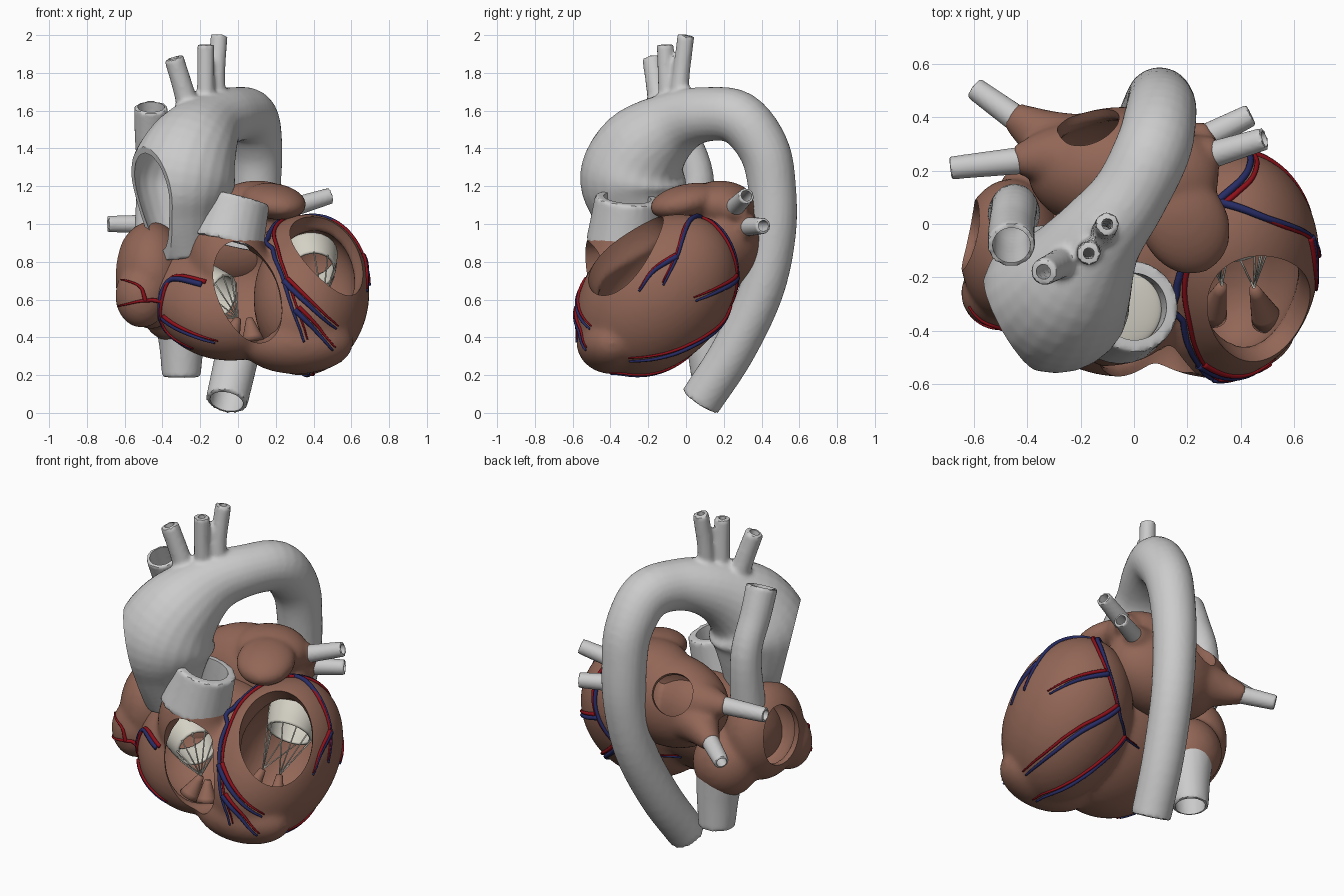
import bpy, bmesh
from math import cos, sin, pi, radians
from mathutils import Vector, Matrix
from mathutils.bvhtree import BVHTree

if "Cube" in bpy.data.objects:
    bpy.data.objects.remove(bpy.data.objects["Cube"])

def material(name, rgb):
    m = bpy.data.materials.new(name)
    m.diffuse_color = (*rgb, 1)
    m.use_nodes = True
    m.node_tree.nodes["Principled BSDF"].inputs["Base Color"].default_value = m.diffuse_color
    return m

MUSCLE = material("muscle", (0.29, 0.135, 0.095))
CREAM = material("valve_cream", (0.66, 0.64, 0.56))
RED = material("artery_red", (0.27, 0.005, 0.01))
BLUE = material("vein_blue", (0.02, 0.025, 0.13))

# ---- shape helpers: each returns a function that adds geometry to a bmesh
def ball(c, s, n=None, roll=0):
    rot = Matrix.Identity(4)
    if n:
        rot = Vector(n).to_track_quat('Z', 'Y').to_matrix().to_4x4() @ Matrix.Rotation(roll, 4, 'Z')
    m = Matrix.Translation(c) @ rot @ Matrix.Diagonal((*s, 1))
    return lambda bm: bmesh.ops.create_icosphere(bm, subdivisions=4, radius=1, matrix=m)

def spline(pts, k):
    p = [Vector(q) for q in pts]
    p = [p[0] * 2 - p[1]] + p + [p[-1] * 2 - p[-2]]
    out = []
    for i in range(1, len(p) - 2):
        a, b, c, d = p[i - 1:i + 3]
        for j in range(k):
            t = j / k
            out.append((b * 2 + (c - a) * t + (a * 2 - b * 5 + c * 4 - d) * t * t
                        + (b * 3 - a - c * 3 + d) * t ** 3) * 0.5)
    return out + [p[-2]]

def tube(pts, k=5, sides=24, cap=True):
    def add(bm):
        q = spline(pts, k)
        rings, side, last = [], None, None
        for i, v in enumerate(q):
            t = (q[min(i + 1, len(q) - 1)].xyz - q[max(i - 1, 0)].xyz).normalized()
            side = t.orthogonal() if last is None else last.rotation_difference(t) @ side
            side.normalize()
            up, last = t.cross(side), t
            rings.append([bm.verts.new(v.xyz + (side * cos(a) + up * sin(a)) * v.w)
                          for a in (2 * pi * j / sides for j in range(sides))])
        for a, b in zip(rings, rings[1:]):
            for j in range(sides):
                h = (j + 1) % sides
                bm.faces.new((a[j], a[h], b[h], b[j]))
        if cap:
            bm.faces.new(rings[0][::-1])
            bm.faces.new(rings[-1])
    return add

def lumen(pts, wall):
    """Bore of a vessel: thinner and running out past both ends."""
    p = [Vector(q) for q in pts]
    for q in p:
        q.w -= wall
    def past(a, b):
        v = a.xyz + (a.xyz - b.xyz).normalized() * 0.06
        return Vector((*v, a.w))
    return tube([past(p[0], p[1])] + p + [past(p[-1], p[-2])])

def place(name, shapes, mat=None):
    bm = bmesh.new()
    for s in shapes:
        s(bm)
    bmesh.ops.recalc_face_normals(bm, faces=bm.faces)
    me = bpy.data.meshes.new(name)
    bm.to_mesh(me)
    bm.free()
    me.shade_smooth()
    if mat:
        me.materials.append(mat)
    ob = bpy.data.objects.new(name, me)
    bpy.context.collection.objects.link(ob)
    return ob

def solid(name, shapes, mat=None, cuts=(), voxel=0.016, smooth=4):
    """Fuse shapes into one skin, soften it, carve the cuts out."""
    ob = place(name, shapes)
    m = ob.modifiers.new("fuse", 'REMESH')
    m.mode, m.voxel_size = 'VOXEL', voxel
    if smooth:
        m = ob.modifiers.new("soften", 'SMOOTH')
        m.factor, m.iterations = 0.5, smooth
    for c in cuts:
        m = ob.modifiers.new("carve", 'BOOLEAN')
        m.object, m.operation, m.solver = c, 'DIFFERENCE', 'EXACT'
    dg = bpy.context.evaluated_depsgraph_get()
    me = bpy.data.meshes.new_from_object(ob.evaluated_get(dg))
    ob.modifiers.clear()
    ob.data = me
    for c in cuts:
        bpy.data.objects.remove(c)
    me.materials.clear()
    if mat:
        me.materials.append(mat)
    me.shade_smooth()
    me.set_sharp_from_angle(angle=radians(40))
    return ob

def vessel(name, paths, wall, extra=(), voxel=0.014):
    bore = solid("bore", [lumen(p, wall) for p in paths], voxel=voxel, smooth=2)
    return solid(name, [tube(p) for p in paths], None, [bore, *extra], voxel, 2)

# ---- muscle shapes
TILT = (0.1, 0.7, 0.7)
lv = ball((0.355, -0.155, 0.625), (0.34, 0.365, 0.485), TILT)
rv = [ball((-0.04, -0.22, 0.63), (0.42, 0.29, 0.41), (0, 0.7, 0.7)),
      tube([(0.02, -0.3, 0.65, 0.24), (-0.05, -0.33, 0.8, 0.22), (-0.05, -0.33, 0.95, 0.185)]),
      ball((0.31, -0.39, 0.37), (0.3, 0.19, 0.165)),
      ball((0.14, -0.36, 0.55), (0.3, 0.21, 0.28))]
ra = [ball((-0.46, -0.1, 0.73), (0.195, 0.27, 0.285)), ball((-0.33, 0.08, 0.57), (0.19, 0.18, 0.2)),
      ball((-0.51, -0.26, 0.62), (0.14, 0.13, 0.17))]
la = [ball((-0.04, 0.2, 0.92), (0.36, 0.24, 0.27)),
      ball((0.19, 0.0, 1.12), (0.165, 0.2, 0.09), (0.1, -0.2, 1)),
      ball((0.1, 0.18, 1.1), (0.22, 0.19, 0.13)),
      tube([(-0.1, 0.22, 0.97, 0.2), (-0.3, 0.25, 0.99, 0.12), (-0.45, 0.24, 1.0, 0.052)]),
      tube([(-0.1, 0.22, 0.9, 0.2), (-0.3, 0.31, 0.88, 0.12), (-0.46, 0.41, 0.84, 0.052)]),
      tube([(0.0, 0.2, 1.0, 0.2), (0.2, 0.24, 1.06, 0.11), (0.32, 0.28, 1.09, 0.05)]),
      tube([(0.0, 0.2, 0.95, 0.2), (0.18, 0.28, 0.98, 0.11), (0.3, 0.34, 0.99, 0.05)])]

# uncut muscle skin that the coronary vessels are laid on
guide = solid("guide", [lv, *rv, *ra], smooth=14)
skin = BVHTree.FromPolygons([v.co for v in guide.data.vertices], [p.vertices for p in guide.data.polygons])
bpy.data.objects.remove(guide)

# ---- chambers with their viewing windows
septum = solid("septum_cut", [ball((0.4, -0.13, 0.625), (0.315, 0.33, 0.46), TILT)], smooth=0)
rv_cave = solid("rv_cave", [ball((-0.03, -0.25, 0.64), (0.34, 0.24, 0.34), (0, 0.7, 0.7)),
                            ball((0.05, -0.5, 0.64), (0.165, 0.29, 0.26), (-0.1, -0.9, 0.4), 0.4)], cuts=[septum])
lv_cave = solid("lv_cave", [ball((0.385, -0.16, 0.64), (0.235, 0.255, 0.385), TILT),
                            ball((0.475, -0.31, 0.84), (0.205, 0.28, 0.29), (0.38, -0.62, 0.68))])
conus = solid("conus_cut", [tube([(-0.04, -0.33, 0.75, 0.11), (-0.04, -0.33, 1.1, 0.12)])])
solid("ventricles", [lv, *rv], MUSCLE, [rv_cave, lv_cave, conus], smooth=14)
ra_cave = solid("ra_cave", [ball((-0.46, -0.1, 0.73), (0.155, 0.22, 0.24)),
                            ball((-0.62, -0.04, 0.76), (0.14, 0.18, 0.12), (-0.85, 0.5, 0.1))])
solid("right_atrium", ra, MUSCLE, [ra_cave], smooth=10)
la_cave = solid("la_cave", [ball((-0.04, 0.2, 0.92), (0.31, 0.19, 0.22)),
                            ball((-0.17, 0.37, 1.05), (0.12, 0.12, 0.17), (-0.15, 0.75, 0.65))])
solid("left_atrium", la, MUSCLE, [la_cave], smooth=8)

# ---- aorta with arch branches and a slice off the ascending part
arch = [(-0.27, -0.25, 0.83, 0.14), (-0.30, -0.27, 1.05, 0.225), (-0.295, -0.28, 1.24, 0.282),
        (-0.24, -0.22, 1.40, 0.245), (-0.14, -0.06, 1.53, 0.175), (-0.02, 0.10, 1.58, 0.145),
        (0.07, 0.28, 1.56, 0.143), (0.10, 0.41, 1.40, 0.135), (0.10, 0.455, 1.20, 0.127),
        (0.09, 0.46, 0.95, 0.122), (0.06, 0.40, 0.65, 0.118), (0.0, 0.25, 0.33, 0.116), (-0.06, 0.075, 0.06, 0.112)]
branches = [[(-0.24, -0.13, 1.5, 0.07), (-0.28, -0.15, 1.68, 0.056), (-0.34, -0.18, 1.88, 0.052)],
            [(-0.16, -0.08, 1.5, 0.06), (-0.17, -0.1, 1.7, 0.047), (-0.17, -0.11, 1.95, 0.045)],
            [(-0.1, -0.04, 1.55, 0.06), (-0.115, -0.03, 1.75, 0.047), (-0.1, 0.0, 2.0, 0.045)]]
cut_n = Vector((-0.85, -0.47, -0.22)).normalized()
slab = Matrix.Translation(Vector((-0.445, -0.38, 1.17)) + cut_n * 0.2) \
    @ cut_n.to_track_quat('Z', 'Y').to_matrix().to_4x4() @ Matrix.Diagonal((0.9, 0.9, 0.4, 1))
slice_cut = place("slice", [lambda bm: bmesh.ops.create_cube(bm, size=1, matrix=slab)])
vessel("aorta", [arch, *branches], 0.022, [slice_cut])

# ---- other great vessels
vessel("pulmonary_trunk", [[(-0.06, -0.33, 0.9, 0.2), (-0.03, -0.32, 1.02, 0.185), (0.0, -0.31, 1.14, 0.172)]], 0.045)
vessel("superior_vena_cava", [[(-0.46, -0.08, 1.62, 0.09), (-0.46, -0.02, 1.47, 0.087),
                               (-0.45, 0.06, 1.25, 0.087), (-0.45, 0.04, 0.93, 0.1)]], 0.018)
vessel("inferior_vena_cava", [[(-0.31, 0.11, 0.52, 0.135), (-0.3, 0.12, 0.36, 0.118), (-0.3, 0.13, 0.19, 0.102)]], 0.018)
for i, (a, b) in enumerate([((-0.41, 0.24, 1.0), (-0.69, 0.21, 1.0)), ((-0.42, 0.38, 0.85), (-0.6, 0.51, 0.8)),
                            ((0.26, 0.25, 1.08), (0.49, 0.32, 1.15)), ((0.24, 0.31, 0.985), (0.44, 0.41, 0.99))]):
    vessel(f"pulmonary_vein_{i + 1}", [[(*a, 0.052), (*b, 0.043)]], 0.013, voxel=0.01)

# ---- valves, cords and papillary muscles
def valve(name, c, d, r0, r1, tips):
    c, d = Vector(c), Vector(d)
    ob = place(name, [tube([(*c, r0), (*(c + d * 0.5), r0 * 0.92), (*(c + d), r1)], cap=False)], CREAM)
    ob.modifiers.new("thickness", 'SOLIDIFY').thickness = 0.015
    u = d.orthogonal().normalized()
    w = d.normalized().cross(u)
    cords = []
    for i in range(10):
        a = 2 * pi * i / 10
        rim = c + d + (u * cos(a) + w * sin(a)) * r1
        tip = min((Vector(t[1]) for t in tips), key=lambda t: (t - rim).length)
        cords.append(tube([(*rim, 0.004), (*tip, 0.004)], 1, 6))
    place(name + "_cords", cords, CREAM)
    place(name + "_papillary_muscles", [tube([(*a, 0.06), (*b, 0.018)]) for a, b in tips], MUSCLE)

valve("tricuspid_valve", (-0.22, -0.18, 0.66), (0.14, -0.1, -0.04), 0.15, 0.12,
      [((0.08, -0.42, 0.38), (0.06, -0.38, 0.5)), ((-0.05, -0.4, 0.38), (0.0, -0.36, 0.5))])
valve("mitral_valve", (0.37, 0.04, 0.83), (0.02, -0.1, -0.08), 0.16, 0.13,
      [((0.5, -0.36, 0.42), (0.45, -0.24, 0.58)), ((0.29, -0.34, 0.42), (0.33, -0.23, 0.58))])
place("pulmonary_valve", [ball((-0.035, -0.32, 0.99), (0.14, 0.14, 0.02), (0.15, 0, 1))], CREAM)

# ---- coronary vessels laid on the muscle: a red and a blue strand per path
left_paths = [
    [(0.3, 0.05, 1.02), (0.17, -0.2, 0.98), (0.19, -0.4, 0.87), (0.25, -0.52, 0.7), (0.31, -0.57, 0.52), (0.36, -0.6, 0.38)],
    [(0.25, -0.52, 0.7), (0.36, -0.55, 0.59), (0.45, -0.55, 0.51), (0.52, -0.5, 0.45)],
    [(0.31, -0.57, 0.55), (0.41, -0.57, 0.45), (0.52, -0.55, 0.33)],
    [(0.3, 0.05, 1.02), (0.42, 0.15, 0.93), (0.42, 0.25, 0.75), (0.27, 0.24, 0.52), (0.02, 0.15, 0.42)],
    [(0.33, 0.08, 1.03), (0.5, 0.0, 0.95), (0.63, -0.05, 0.82), (0.68, -0.12, 0.68)],
    [(0.63, -0.05, 0.82), (0.67, -0.17, 0.75), (0.7, -0.25, 0.65)]]
right_paths = [
    [(0.42, 0.27, 0.72), (0.57, 0.18, 0.66), (0.66, 0.05, 0.6)],
    [(0.3, 0.26, 0.55), (0.47, 0.08, 0.42), (0.53, -0.15, 0.32), (0.54, -0.3, 0.28)],
    [(0.08, 0.18, 0.43), (0.27, 0.0, 0.36), (0.37, -0.25, 0.25), (0.38, -0.4, 0.22)],
    [(-0.18, -0.5, 0.68), (-0.37, -0.42, 0.72), (-0.42, -0.4, 0.58), (-0.4, -0.35, 0.43), (-0.22, -0.4, 0.38)],
    [(-0.41, -0.4, 0.5), (-0.27, -0.5, 0.42), (-0.12, -0.55, 0.36)],
    [(-0.42, -0.4, 0.58), (-0.53, -0.4, 0.58), (-0.63, -0.3, 0.56)],
    [(-0.5, -0.4, 0.58), (-0.53, -0.4, 0.66), (-0.62, -0.3, 0.69)]]

def strand(path, shift, r):
    q = spline(path, 6)
    out = []
    for i, p in enumerate(q):
        co, no, _, _ = skin.find_nearest(p + Vector(shift))
        out.append((*(co + no * 0.004), r * (1 - 0.65 * i / (len(q) - 1))))
    return tube(out, 2, 8)

paths = left_paths + right_paths
place("coronary_arteries", [strand(p, (0.012, -0.004, 0.01), 0.012) for p in paths], RED)
place("coronary_veins", [strand(p, (-0.008, 0.0, -0.006), 0.016) for p in paths[:-2]], BLUE)
